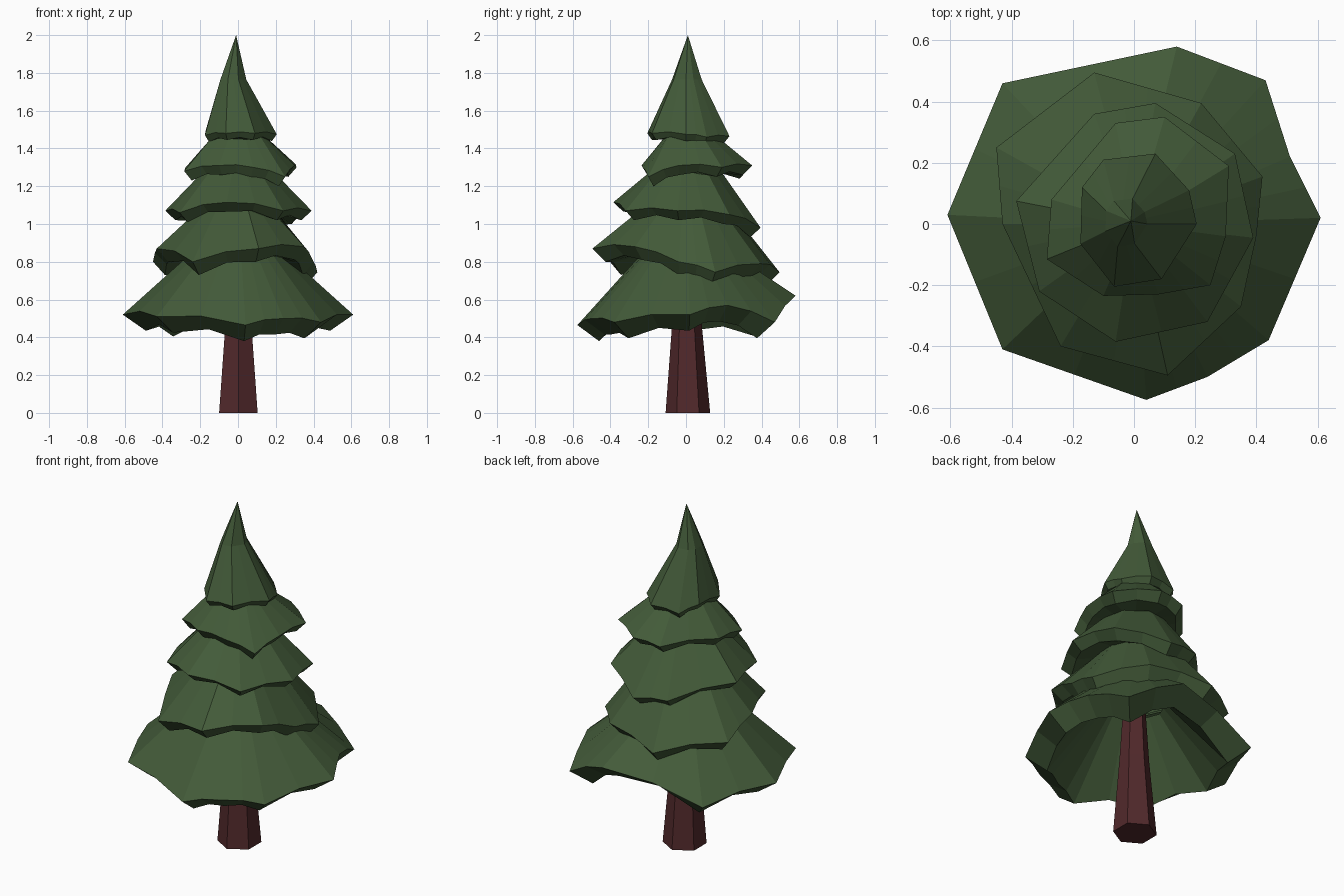
import bpy, bmesh, math
from mathutils import Vector

if "Cube" in bpy.data.objects:
    bpy.data.objects.remove(bpy.data.objects["Cube"])


def material(name, rgb):
    m = bpy.data.materials.new(name)
    m.diffuse_color = (*rgb, 1)
    m.use_nodes = True
    m.node_tree.nodes["Principled BSDF"].inputs["Base Color"].default_value = m.diffuse_color
    return m


green = material("needles", (0.056, 0.104, 0.041))
brown = material("bark", (0.082, 0.022, 0.024))


def loft(name, rings, mat, cap_start=False, tip=None):
    """Skin a list of equal-length rings; optionally cap the start or close to a tip."""
    bm = bmesh.new()
    vs = [[bm.verts.new(p) for p in r] for r in rings]
    n = len(vs[0])
    for a, b in zip(vs, vs[1:]):
        for i in range(n):
            j = (i + 1) % n
            bm.faces.new((a[i], a[j], b[j], b[i]))
    if cap_start:
        bm.faces.new(vs[0][::-1])
    if tip:
        t = bm.verts.new(tip)
        for i in range(n):
            bm.faces.new((vs[-1][i], vs[-1][(i + 1) % n], t))
    me = bpy.data.meshes.new(name)
    bm.to_mesh(me)
    bm.free()
    me.materials.append(mat)
    ob = bpy.data.objects.new(name, me)
    bpy.context.collection.objects.link(ob)
    return ob


def flat_ring(rim, s, z, cx=0, cy=0):
    return [(cx + p[0] * s, cy + p[1] * s, z) for p in rim]


def scalloped(points, lift):
    """Insert a raised midpoint on every side, so the boughs droop at their corners."""
    out = []
    for a, b in zip(points, points[1:] + points[:1]):
        a, b = Vector(a), Vector(b)
        out += [a, (a + b) / 2 + Vector((0, 0, lift * (b - a).length))]
    return out


def tier(name, points, lip, inner, top, tip=None):
    """Drooping bough layer: underside, turned-in lip, ragged rim, sloping top."""
    s, drop = lip
    rim = scalloped(points, 0.05)
    lip_ring = scalloped([(x * s, y * s, z - drop) for x, y, z in points], 0.10)
    loft(name, [flat_ring(rim, *inner), lip_ring, rim, flat_ring(rim, *top)], green, tip=tip)


# Trunk: tapered hexagon
def hexagon(rx, ry, cy, z):
    return [(0.002 + rx * math.cos(math.radians(30 + 60 * i)) / math.cos(math.radians(30)),
             cy + ry * math.sin(math.radians(30 + 60 * i)), z) for i in range(6)]


loft("trunk", [hexagon(0.102, 0.118, 0.010, 0), hexagon(0.070, 0.08, 0.005, 0.45),
               hexagon(0.05, 0.06, 0.005, 0.80)], brown, cap_start=True)

# Bough layers, bottom to top
tier("bough_layer_1",
     [(.61, .02, .52), (.51, .22, .57), (.43, .47, .48), (.14, .58, .62), (-.43, .46, .49),
      (-.61, .03, .52), (-.43, -.41, .51), (.04, -.575, .465), (.24, -.50, .50), (.44, -.38, .48)],
     (.80, .085), (.28, .80), (.38, .86))
tier("bough_layer_2",
     [(.40, -.04, .80), (.42, .155, .745), (.22, .395, .79), (-.13, .495, .745), (-.45, .25, .80),
      (-.43, .0, .87), (-.24, -.40, .80), (.11, -.495, .87), (.35, -.27, .88)],
     (.86, .07), (.5, .84), (.45, 1.09))
tier("bough_layer_3",
     [(.39, -.045, 1.07), (.33, .23, 1.05), (.07, .395, .98), (-.13, .36, 1.0),
      (-.385, .075, 1.07), (-.31, -.22, 1.06), (-.06, -.385, 1.115), (.24, -.32, 1.07)],
     (.86, .05), (.5, 1.07), (.45, 1.29))
tier("bough_layer_4",
     [(.30, -.04, 1.31), (.31, .19, 1.30), (.10, .35, 1.31), (-.06, .33, 1.29), (-.27, .08, 1.30),
      (-.285, -.115, 1.28), (-.10, -.235, 1.31), (.08, -.23, 1.30), (.25, -.20, 1.25)],
     (.86, .05), (.55, 1.27), (.48, 1.46))
tier("tree_top",
     [(.205, .0, 1.475), (.18, .11, 1.46), (.07, .23, 1.465), (-.10, .21, 1.45), (-.17, .12, 1.49),
      (-.175, -.065, 1.47), (-.065, -.205, 1.48), (.09, -.18, 1.48)],
     (.88, .035), (.6, 1.45), (.36, 1.765, -.03, .0), tip=(-.01, .01, 2.0))
